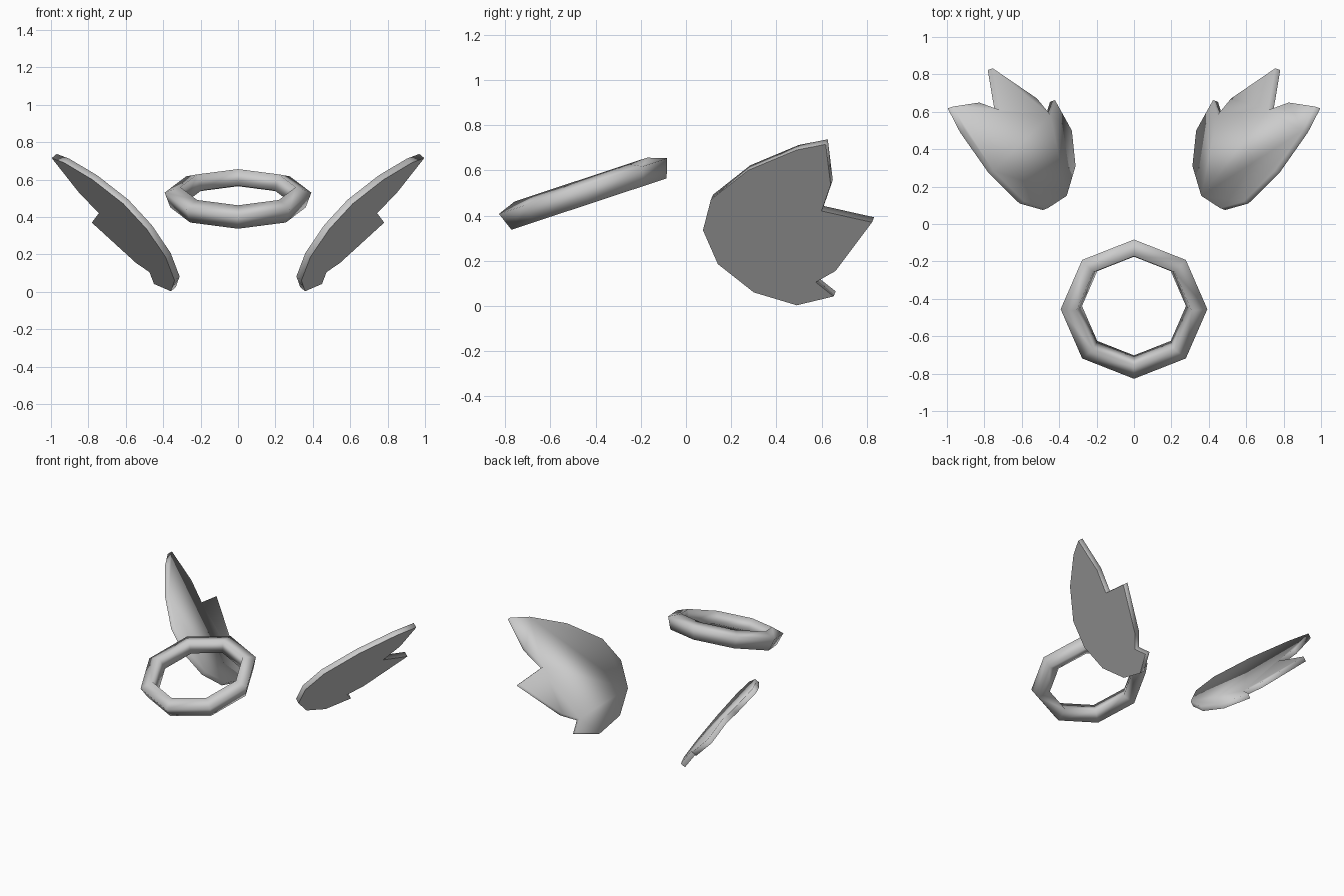
import bpy, bmesh
from math import sin, cos, tau, radians
from mathutils import Vector, Matrix

cube = bpy.data.objects.get("Cube")
if cube:
    bpy.data.objects.remove(cube)

grey = bpy.data.materials.new("light_grey")
grey.use_nodes = True
grey.diffuse_color = (0.6, 0.6, 0.6, 1)
grey.node_tree.nodes["Principled BSDF"].inputs["Base Color"].default_value = (0.6, 0.6, 0.6, 1)


def finish(name, bm):
    bmesh.ops.recalc_face_normals(bm, faces=bm.faces)
    mesh = bpy.data.meshes.new(name)
    bm.to_mesh(mesh)
    bm.free()
    mesh.materials.append(grey)
    obj = bpy.data.objects.new(name, mesh)
    bpy.context.collection.objects.link(obj)
    return obj


# Floating ring: eight segments with a turned square section, tilted up at the back
def build_ring(major=0.335, minor=0.063, segments=8, sides=4):
    bm = bmesh.new()
    loops = []
    for i in range(segments):
        a = tau * i / segments
        loop = []
        for j in range(sides):
            b = tau * j / sides + radians(25)
            r = major + minor * cos(b)
            loop.append(bm.verts.new((r * cos(a), r * sin(a), minor * sin(b))))
        loops.append(loop)
    for i in range(segments):
        p, q = loops[i], loops[(i + 1) % segments]
        for j in range(sides):
            k = (j + 1) % sides
            bm.faces.new((p[j], q[j], q[k], p[k])).smooth = True
    bm.transform(Matrix.Translation((0, -0.447, 0.505)) @ Matrix.Rotation(radians(18.3), 4, "X"))
    finish("ring", bm)


# Wing outline as (y, z), starting at the leading edge and going over the top
WING = [(0.075, 0.335), (0.11, 0.47), (0.275, 0.6), (0.49, 0.69), (0.618, 0.715),
        (0.64, 0.535), (0.6, 0.42), (0.823, 0.37), (0.662, 0.155), (0.574, 0.105),
        (0.653, 0.042), (0.49, 0.003), (0.3, 0.06), (0.141, 0.185)]


# Wing: flat outer face on a leaning plane, softened inner face and rim
def build_wing(name, side, thickness=0.036):
    inward = Vector((-1, 0.354, 0.831)).normalized() * thickness
    bm = bmesh.new()
    points = [Vector((0.183 + 0.354 * y + 0.831 * z, y, z)) for y, z in WING]
    outer = [bm.verts.new(p) for p in points]
    inner = [bm.verts.new(p + inward) for p in points]
    bm.faces.new(outer)
    bm.faces.new(inner).smooth = True
    n = len(points)
    for i in range(n):
        k = (i + 1) % n
        bm.faces.new((outer[i], outer[k], inner[k], inner[i])).smooth = True
        bm.edges.get((outer[i], outer[k])).smooth = False
    bm.transform(Matrix.Diagonal((side, 1, 1, 1)))
    finish(name, bm)


build_ring()
build_wing("left_wing", 1)
build_wing("right_wing", -1)
